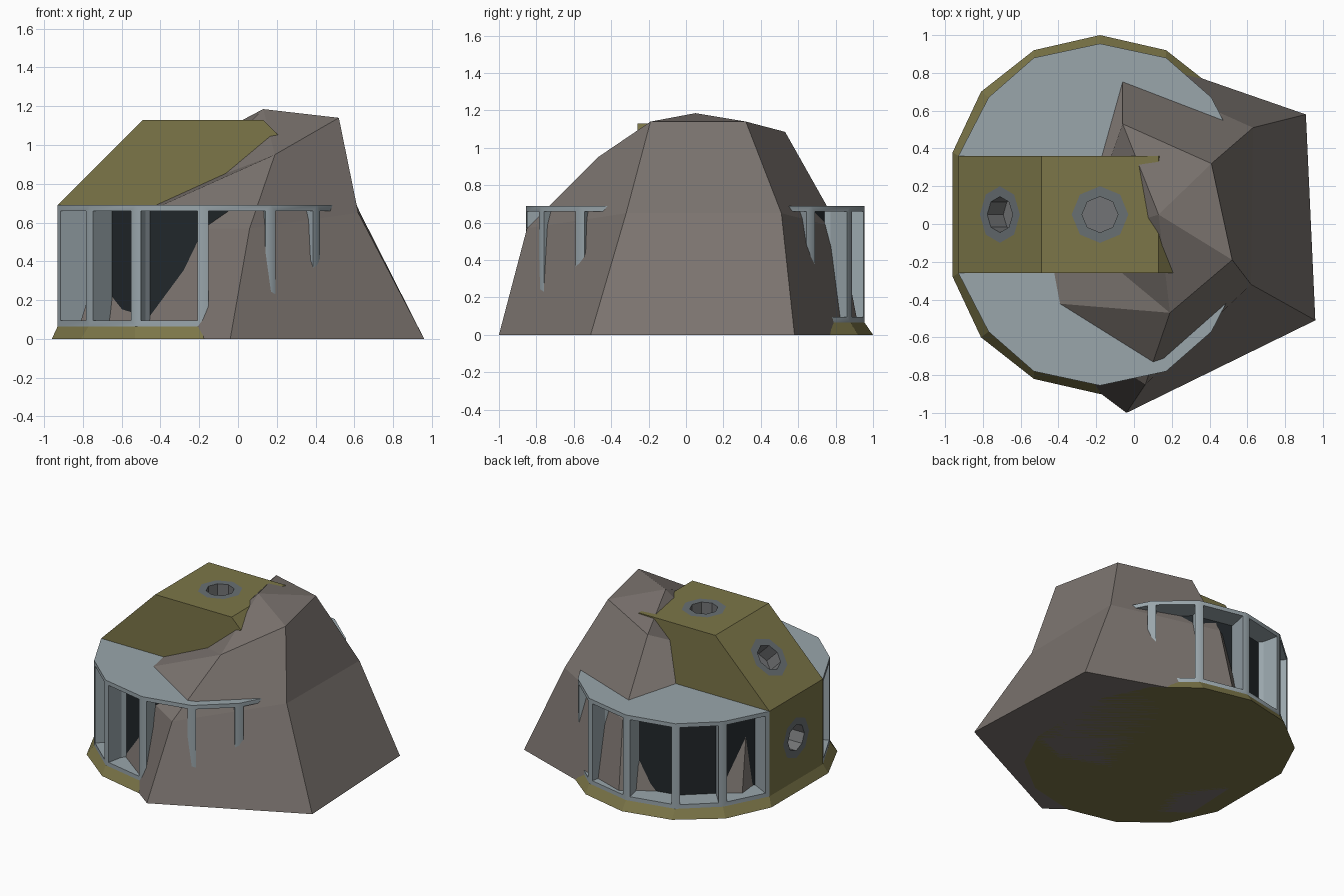
import bpy, bmesh
from math import cos, sin, pi
from mathutils import Vector

if "Cube" in bpy.data.objects:
    bpy.data.objects.remove(bpy.data.objects["Cube"])

CX, CY = -0.18, 0.05          # centre of the round building


def material(name, rgb):
    m = bpy.data.materials.new(name)
    m.diffuse_color = (*rgb, 1)
    m.use_nodes = True
    m.node_tree.nodes["Principled BSDF"].inputs["Base Color"].default_value = m.diffuse_color
    return m


OLIVE = material("olive", (0.20, 0.18, 0.065))
FRAME = material("frame_blue_grey", (0.32, 0.38, 0.41))
ROCK = material("rock", (0.20, 0.175, 0.16))
DARK = material("dark_pane", (0.015, 0.02, 0.023))
RIM = material("porthole_rim", (0.14, 0.16, 0.17))
GLASS = material("porthole_glass", (0.17, 0.175, 0.18))


def finish(name, bm, mats, recalc=False):
    if recalc:
        bmesh.ops.recalc_face_normals(bm, faces=bm.faces[:])
    me = bpy.data.meshes.new(name)
    bm.to_mesh(me)
    bm.free()
    for m in mats:
        me.materials.append(m)
    ob = bpy.data.objects.new(name, me)
    bpy.context.collection.objects.link(ob)
    return ob


def add_face(bm, pts, mat=0):
    f = bm.faces.new([bm.verts.new(p) for p in pts])
    f.material_index = mat
    return f


def ring(bm, quarter, z):
    """14-sided outline mirrored from one quarter, counter-clockwise."""
    right = [(x, -y) for x, y in quarter] + [(x, y) for x, y in reversed(quarter)]
    left = [(-x, y) for x, y in reversed(right[1:-1])]
    return [bm.verts.new((CX + x, CY + y, z)) for x, y in right + left]


WALL = [(0, .905), (.35, .83), (.59, .62), (.75, .31)]
BASE = [(0, .95), (.35, .87), (.63, .65), (.78, .33)]


def sides(bm, lo, hi):
    n = len(lo)
    return [bm.faces.new((lo[i], lo[(i + 1) % n], hi[(i + 1) % n], hi[i])) for i in range(n)]


# Flared foundation
bm = bmesh.new()
lo, hi = ring(bm, BASE, 0), ring(bm, WALL, .065)
sides(bm, lo, hi)
bm.faces.new(lo)
bm.faces.new(hi)
finish("foundation", bm, [OLIVE], True)

# Round wall with deep window recesses and flat roof
bm = bmesh.new()
lo, hi = ring(bm, WALL, .065), ring(bm, WALL, .69)
walls = sides(bm, lo, hi)
bm.faces.new(hi)
ends = [f for f in walls if abs(f.calc_center_median().x - CX) > .74]
windows = [f for f in walls if f not in ends]
bmesh.ops.delete(bm, geom=ends, context='FACES_ONLY')
bm.normal_update()
bmesh.ops.inset_individual(bm, faces=windows, thickness=.042, depth=0)
bmesh.ops.inset_individual(bm, faces=windows, thickness=.0005, depth=-.15)
for f in windows:
    f.material_index = 1
wall = finish("window_wall", bm, [FRAME, DARK])
bpy.context.view_layer.objects.active = wall
wall.select_set(True)
bpy.ops.object.shade_smooth_by_angle(angle=pi / 6)
wall.select_set(False)


# Central block: square panels, each with an octagonal porthole
def porthole_panel(bm, c, u, v):
    c, u, v = Vector(c), Vector(u), Vector(v)
    n = u.cross(v).normalized()
    un, vn = u.normalized(), v.normalized()
    square = [(1, 0), (1, 1), (0, 1), (-1, 1), (-1, 0), (-1, -1), (0, -1), (1, -1)]

    def octagon(r, d):
        return [c + un * r * cos(k * pi / 4) + vn * r * sin(k * pi / 4) + n * d for k in range(8)]

    loops = [[c + u * a + v * b for a, b in square],
             octagon(.15, 0), octagon(.095, 0), octagon(.095, -.12)]
    for mat, (a, b) in enumerate(zip(loops, loops[1:])):
        for i in range(8):
            j = (i + 1) % 8
            add_face(bm, (a[i], a[j], b[j], b[i]), min(mat, 2))
    add_face(bm, loops[-1], 2)


bm = bmesh.new()
porthole_panel(bm, (-.93, CY, .3775), (0, -.31, 0), (0, 0, .3125))
porthole_panel(bm, (-.71, CY, .91), (0, -.31, 0), (.22, 0, .22))
porthole_panel(bm, (CX, CY, 1.13), (.31, 0, 0), (0, .31, 0))
profile = [(-.93, .69), (.57, .69), (.13, 1.13), (-.49, 1.13)]
add_face(bm, [(x, CY - .31, z) for x, z in profile])
add_face(bm, [(x, CY + .31, z) for x, z in reversed(profile)])
add_face(bm, [(.57, -.26, .69), (.57, .36, .69), (.13, .36, 1.13), (.13, -.26, 1.13)])
bmesh.ops.remove_doubles(bm, verts=bm.verts[:], dist=.0005)
finish("central_block", bm, [OLIVE, RIM, GLASS])

# Faceted rock that the building is set into
bm = bmesh.new()
foot = [(.96, -.51, 0), (.91, .58, 0), (-.10, .93, 0), (-.80, .50, 0), (-.84, -.40, 0), (-.04, -1, 0)]
mid = [(.62, -.32, .65), (.63, .51, .65), (-.06, .82, .57), (-.74, .35, .57), (-.66, -.40, .57), (.06, -.85, .57)]
top = [(.52, -.19, 1.14), (.41, .32, 1.14), (-.06, .53, 1.085), (-.28, -.08, .77), (.19, -.47, .95)]
foot, mid, top = [[bm.verts.new(p) for p in r] for r in (foot, mid, top)]
peak = bm.verts.new((.13, .05, 1.185))
bm.faces.new(foot)
sides(bm, foot, mid)
for i in range(3):
    bm.faces.new((mid[i], mid[i + 1], top[i + 1], top[i]))
bm.faces.new((mid[3], mid[4], top[3]))
bm.faces.new((mid[4], top[4], top[3]))
bm.faces.new((mid[4], mid[5], top[4]))
bm.faces.new((mid[5], mid[0], top[0], top[4]))
for i in range(5):
    bm.faces.new((top[i], top[(i + 1) % 5], peak))
finish("rock", bm, [ROCK], True)
